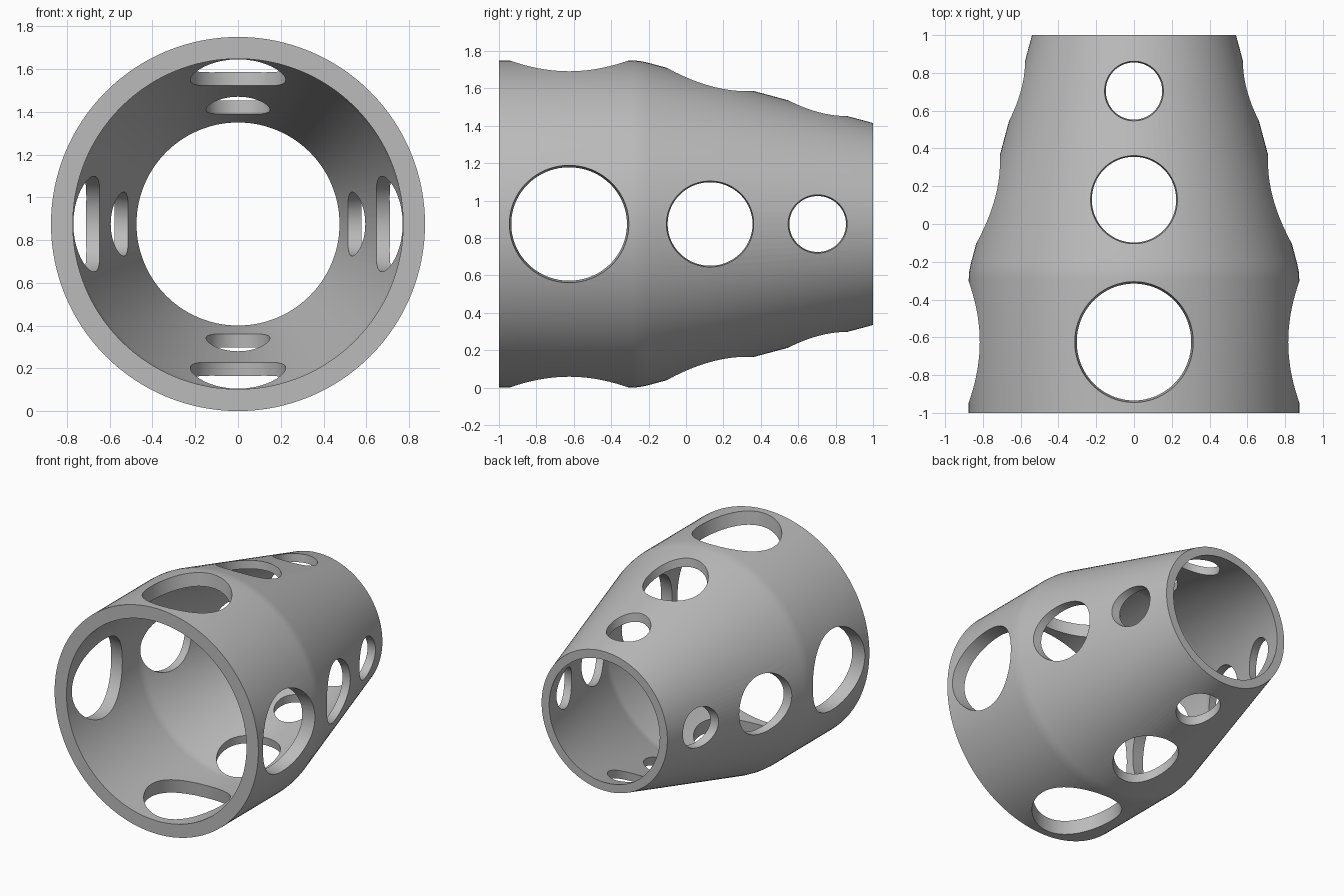
import bpy, bmesh
from math import pi
from mathutils import Matrix, Vector

cube = bpy.data.objects.get("Cube")
if cube:
    bpy.data.objects.remove(cube, do_unlink=True)

CENTRE_Z = 0.875
SEGMENTS = 128

grey = bpy.data.materials.new("satin grey")
grey.use_nodes = True
colour = (0.5, 0.5, 0.5, 1)
grey.diffuse_color = colour
grey.node_tree.nodes["Principled BSDF"].inputs["Base Color"].default_value = colour


def add_object(name, bm):
    mesh = bpy.data.meshes.new(name)
    bmesh.ops.recalc_face_normals(bm, faces=bm.faces)
    bm.to_mesh(mesh)
    bm.free()
    mesh.materials.append(grey)
    obj = bpy.data.objects.new(name, mesh)
    bpy.context.collection.objects.link(obj)
    return obj


# Tapered sleeve: closed (y, radius) wall section turned about the y axis
section = [(-1, 0.875), (-0.29, 0.875), (-0.25, 0.872), (-0.21, 0.864), (1, 0.54),
           (1, 0.475), (-0.07, 0.763), (-0.1, 0.771), (-0.13, 0.773), (-1, 0.773)]
bm = bmesh.new()
rings = []
for i in range(SEGMENTS):
    turn = Matrix.Rotation(2 * pi * i / SEGMENTS, 3, 'Y')
    rings.append([bm.verts.new(turn @ Vector((0, y, r)) + Vector((0, 0, CENTRE_Z)))
                  for y, r in section])
for i, ring in enumerate(rings):
    after = rings[(i + 1) % SEGMENTS]
    for j in range(len(section)):
        k = (j + 1) % len(section)
        bm.faces.new((ring[j], ring[k], after[k], after[j]))
sleeve = add_object("tapered_sleeve", bm)

# Round holes: (y, radius, wall radius there), repeated on four sides
holes = [(-0.625, 0.318, 0.86), (0.135, 0.233, 0.77), (0.708, 0.158, 0.62)]
FLARE = 0.1
bm = bmesh.new()
for side in range(4):
    turn = Matrix.Translation((0, 0, CENTRE_Z)) @ Matrix.Rotation(side * pi / 2, 4, 'Y')
    for y, radius, wall in holes:
        reach = 0.23
        bmesh.ops.create_cone(
            bm, cap_ends=True, segments=96, depth=2 * reach,
            radius1=radius - reach * FLARE, radius2=radius + reach * FLARE,
            matrix=turn @ Matrix.Translation((0, y, wall)))
cutter = add_object("hole_cutters", bm)
cutter.hide_render = True
cutter.hide_set(True)

cut = sleeve.modifiers.new("holes", 'BOOLEAN')
cut.operation = 'DIFFERENCE'
cut.solver = 'EXACT'
cut.object = cutter

# Apply the cut, then smooth the curved walls and keep the rims sharp
bpy.context.view_layer.update()
bpy.ops.object.select_all(action='DESELECT')
sleeve.select_set(True)
bpy.context.view_layer.objects.active = sleeve
bpy.ops.object.modifier_apply(modifier=cut.name)
bpy.data.objects.remove(cutter, do_unlink=True)
bpy.ops.object.shade_smooth_by_angle(angle=pi / 6)
